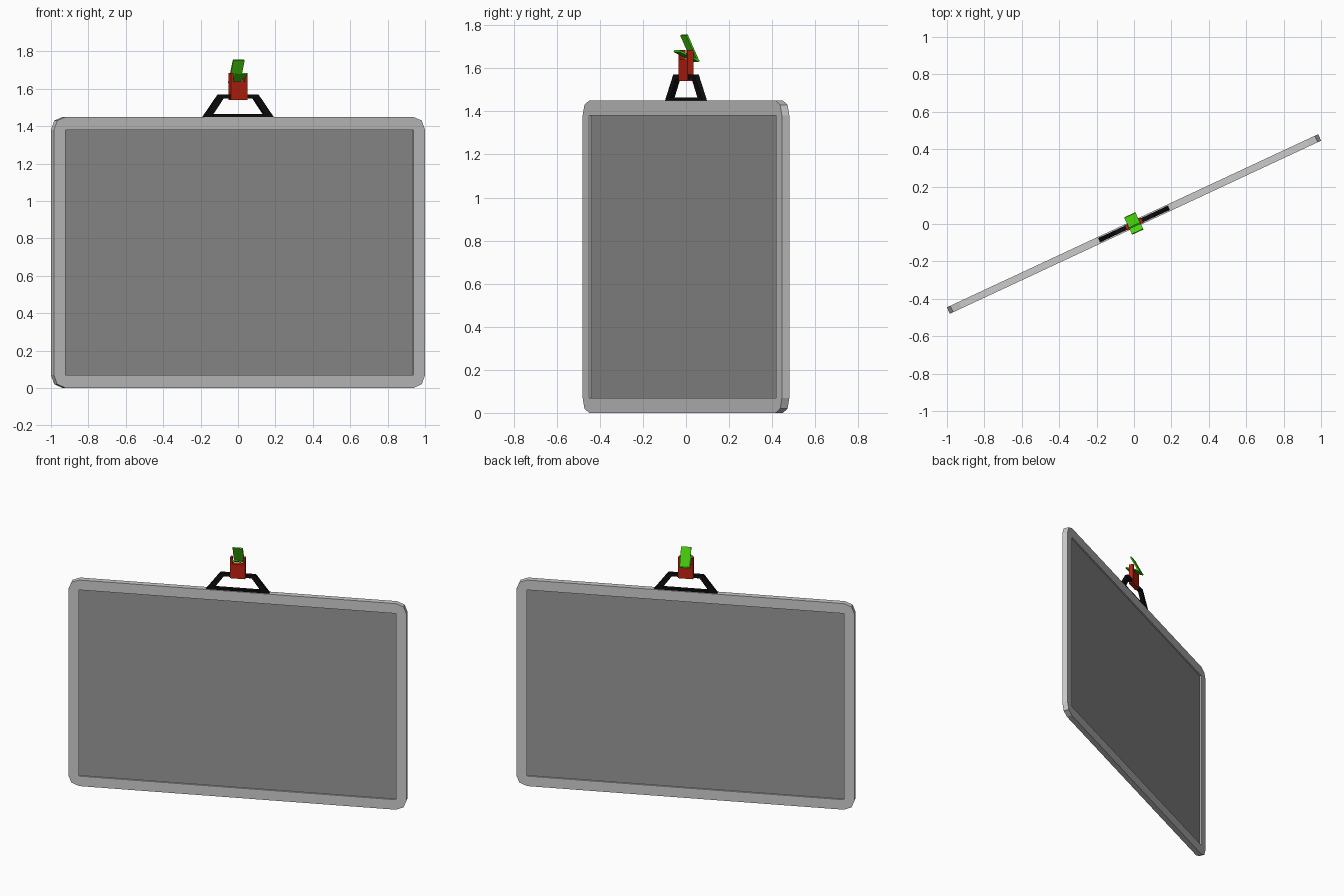
import bpy, bmesh
from math import radians
from mathutils import Matrix

cube = bpy.data.objects.get("Cube")
if cube:
    bpy.data.objects.remove(cube, do_unlink=True)

TURN = Matrix.Rotation(radians(25), 4, 'Z')   # the whole sign is turned about z


def material(name, rgb):
    m = bpy.data.materials.new(name)
    m.use_nodes = True
    m.diffuse_color = (*rgb, 1)
    m.node_tree.nodes["Principled BSDF"].inputs["Base Color"].default_value = (*rgb, 1)
    return m


light_grey = material("light grey", (0.6, 0.6, 0.6))
mid_grey = material("mid grey", (0.31, 0.31, 0.31))
black = material("black", (0.004, 0.004, 0.004))
red = material("red", (0.52, 0.016, 0.005))
green = material("green", (0.065, 0.65, 0.004))


def finish(name, bm, mat):
    bmesh.ops.remove_doubles(bm, verts=bm.verts, dist=1e-5)
    bmesh.ops.recalc_face_normals(bm, faces=bm.faces)
    bm.transform(TURN)
    mesh = bpy.data.meshes.new(name)
    bm.to_mesh(mesh)
    bm.free()
    mesh.materials.append(mat)
    obj = bpy.data.objects.new(name, mesh)
    bpy.context.collection.objects.link(obj)
    return obj


def box(name, size, centre, mat, tilt=0):
    bm = bmesh.new()
    place = Matrix.Translation(centre) @ Matrix.Rotation(tilt, 4, 'X')
    bmesh.ops.create_cube(bm, size=1, matrix=place @ Matrix.Diagonal((*size, 1)))
    return finish(name, bm, mat)


def ring(name, outer, inner, depth, mat):
    """Flat upright frame between two matching loops of (x, z) points."""
    bm = bmesh.new()
    h = depth / 2
    rows = [[bm.verts.new((x, y, z)) for x, z in loop]
            for loop, y in ((outer, -h), (outer, h), (inner, h), (inner, -h))]
    n = len(outer)
    for r in range(4):
        a, b = rows[r], rows[(r + 1) % 4]
        for i in range(n):
            j = (i + 1) % n
            bm.faces.new((a[i], a[j], b[j], b[i]))
    bmesh.ops.dissolve_degenerate(bm, dist=1e-5, edges=bm.edges)
    return finish(name, bm, mat)


# Board frame with clipped round corners
W, H, MID = 1.095, 0.725, 0.725
IW, IH = 1.027, 0.655
outer, inner = [], []
for sx, sz in ((1, 1), (-1, 1), (-1, -1), (1, -1)):
    corner = [(W, H - 0.07), (W - 0.02, H - 0.02), (W - 0.07, H)]
    if sx != sz:
        corner.reverse()
    outer += [(sx * x, MID + sz * z) for x, z in corner]
    inner += [(sx * IW, MID + sz * IH)] * 3
ring("board_frame", outer, inner, 0.038, light_grey)

# Recessed panel, seen on both sides
box("board_panel", (2 * IW, 0.018, 2 * IH), (0, 0, MID), mid_grey)

# Trapezoid hanger on top
ring("hanger",
     [(-0.205, 1.45), (0.205, 1.45), (0.115, 1.57), (-0.115, 1.57)],
     [(-0.15, 1.465), (0.15, 1.465), (0.09, 1.548), (-0.09, 1.548)],
     0.024, black)

# Forked clip body
box("clip_body", (0.098, 0.03, 0.1), (0, 0, 1.59), red)
for side, s in (("left", 1), ("right", -1)):
    box(side + "_clip_prong", (0.014, 0.03, 0.045), (s * 0.042, 0, 1.6625), red)

# Two lever plates meeting in a V at the back
box("upper_lever", (0.066, 0.009, 0.138), (0, 0.02, 1.692), green, radians(26))
box("lower_lever", (0.066, 0.009, 0.108), (0, 0.003, 1.657), green, radians(65))
